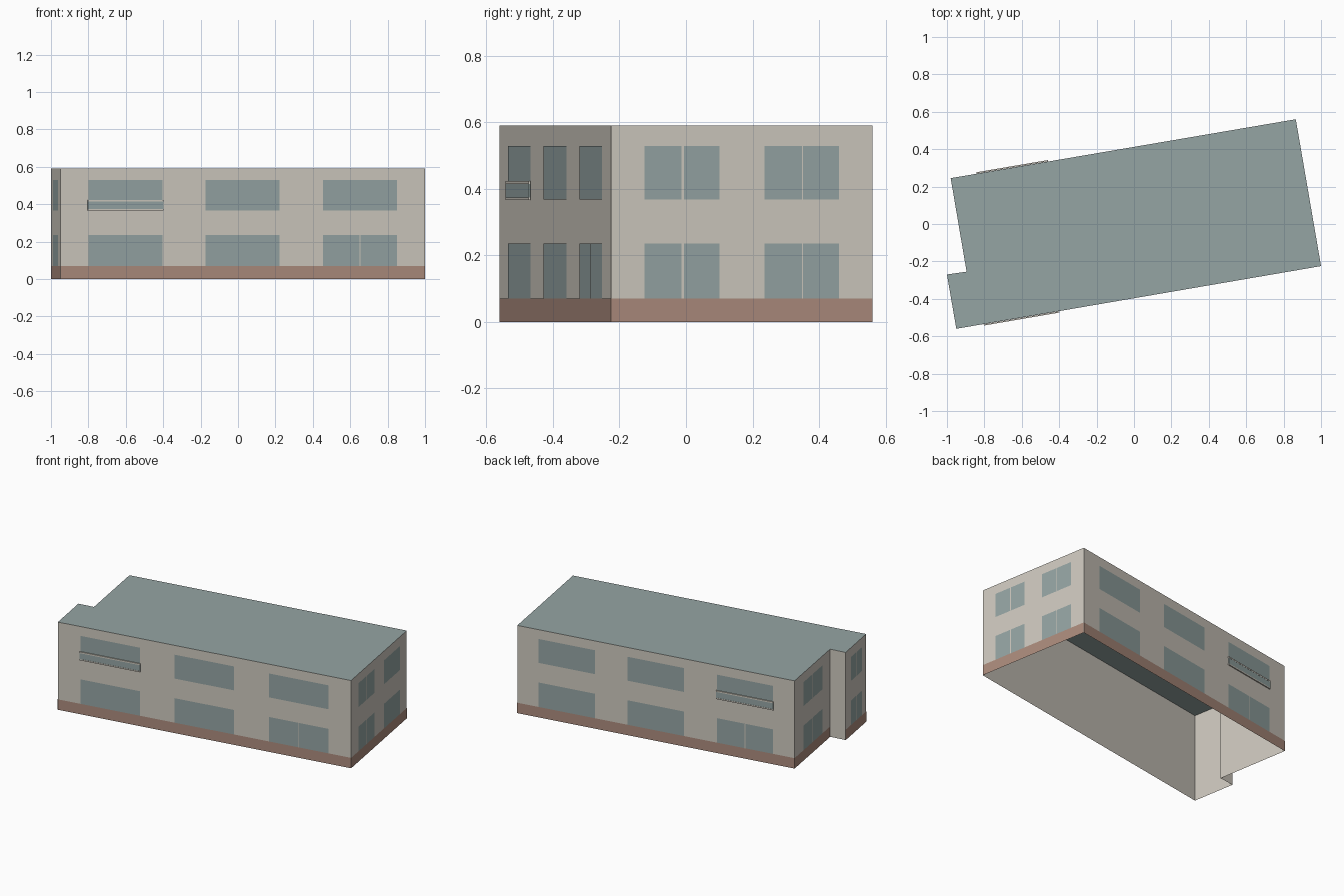
import bpy
from mathutils import Vector

cube = bpy.data.objects.get("Cube")
if cube:
    bpy.data.objects.remove(cube, do_unlink=True)


def material(name, r, g, b):
    m = bpy.data.materials.new(name)
    m.use_nodes = True
    m.diffuse_color = (r, g, b, 1)
    m.node_tree.nodes["Principled BSDF"].inputs["Base Color"].default_value = (r, g, b, 1)
    return m


BEIGE = material("warm beige", 0.62, 0.585, 0.52)
BRICK = material("brick brown", 0.41, 0.26, 0.205)
SLATE = material("grey teal", 0.30, 0.375, 0.37)

# Footprint, counter-clockwise from the front corner
FOOT = [Vector(p) for p in ((-0.95, -0.56), (1.0, -0.225), (0.865, 0.56),
                            (-0.98, 0.245), (-0.895, -0.255), (-1.0, -0.27))]
FRONT, END, BACK, REAR_END, STEP, BAY_END = range(6)
HEIGHT, BASE = 0.59, 0.07
LOWER, UPPER = (BASE, 0.235), (0.367, 0.528)


def mesh_object(name, verts, faces, mat):
    me = bpy.data.meshes.new(name)
    me.from_pydata(verts, [], faces)
    me.materials.append(mat)
    me.update()
    ob = bpy.data.objects.new(name, me)
    bpy.context.collection.objects.link(ob)
    return ob


def plate(name, wall, t0, t1, z0, z1, mat, out=0.001, depth=0.0):
    """Panel on a wall between fractions t0 and t1 of its length."""
    a, b = FOOT[wall], FOOT[(wall + 1) % len(FOOT)]
    d = (b - a).normalized()
    n = Vector((d.y, -d.x))
    p, q = a.lerp(b, t0), a.lerp(b, t1)

    def ring(o):
        return [(*(s + n * o), z) for s, z in ((p, z0), (q, z0), (q, z1), (p, z1))]
    verts, faces = ring(out), [(0, 1, 2, 3)]
    if depth:
        verts += ring(out - depth)
        faces += [(7, 6, 5, 4)]
        faces += [(i, i + 4, (i + 1) % 4 + 4, (i + 1) % 4) for i in range(4)]
    return mesh_object(name, verts, faces, mat)


def window(name, wall, t0, t1, zs, split=None, bar=0.006):
    plate(name, wall, t0, t1, *zs, SLATE)
    if split:
        length = (FOOT[(wall + 1) % len(FOOT)] - FOOT[wall]).length
        h = bar / length / 2
        plate(name + "_mullion", wall, split - h, split + h, *zs, BEIGE, out=0.002)


# Open-bottomed shell of walls, with a flat roof
n = len(FOOT)
ring = [(p.x, p.y, z) for z in (0, HEIGHT) for p in FOOT]
mesh_object("walls", ring, [(i, (i + 1) % n, (i + 1) % n + n, i + n) for i in range(n)], BEIGE)
mesh_object("roof", ring[n:], [tuple(range(n))], SLATE)

# Brick base course
for wall in (FRONT, END, BACK, REAR_END, BAY_END):
    plate(f"brick_base_{wall}", wall, 0, 1, 0, BASE, BRICK)

# Windows on the long walls; one ground-floor opening on each is a double door
columns = ((0.077, 0.28), (0.398, 0.601), (0.72, 0.923))
for side, wall in (("front", FRONT), ("back", BACK)):
    for i, (t0, t1) in enumerate(columns):
        window(f"{side}_lower_window_{i}", wall, t0, t1, LOWER, 0.822 if i == 2 else None)
        window(f"{side}_upper_window_{i}", wall, t0, t1, UPPER)

# Windows on the end walls
ends = (("end_a", END, 0.127, 0.414, 0.274, 0.007),
        ("end_b", END, 0.586, 0.873, 0.732, 0.004),
        ("rear_end", REAR_END, 0.25, 0.78, 0.5, 0.006),
        ("bay_end", BAY_END, 0.25, 0.78, 0.52, 0.006))
for name, wall, t0, t1, split, bar in ends:
    for floor, zs in (("lower", LOWER), ("upper", UPPER)):
        window(f"{name}_{floor}_window", wall, t0, t1, zs, split, bar)

# Shallow balconies: glass panel between two rails
for side, wall, (t0, t1) in (("front", FRONT, columns[0]), ("back", BACK, columns[2])):
    t0, t1 = t0 - 0.002, t1 + 0.002
    plate(f"{side}_balcony_glass", wall, t0, t1, 0.374, 0.414, SLATE, 0.007, 0.005)
    plate(f"{side}_balcony_top_rail", wall, t0, t1, 0.414, 0.423, BEIGE, 0.008, 0.007)
    plate(f"{side}_balcony_bottom_rail", wall, t0, t1, 0.366, 0.374, BEIGE, 0.008, 0.007)
